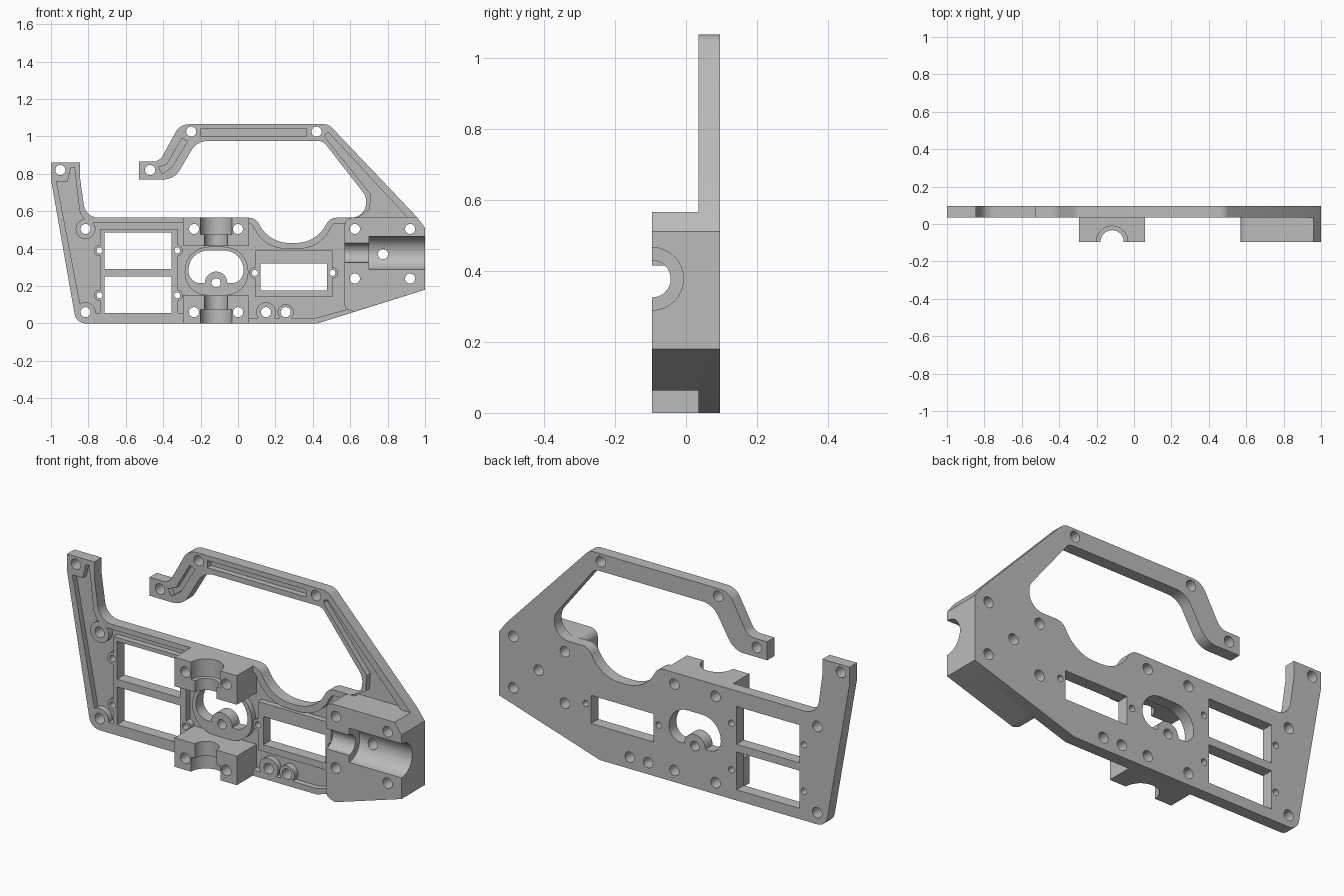
import bpy
import bmesh
import math
from mathutils import Vector

# Dimensions below are in hundredths of a unit
UNIT = 0.01
FRONT, FACE, FLOOR, BACK = -9.5, 3.5, 6.5, 9.5

if "Cube" in bpy.data.objects:
    bpy.data.objects.remove(bpy.data.objects["Cube"], do_unlink=True)

grey = bpy.data.materials.new("light grey")
grey.use_nodes = True
colour = (0.5, 0.5, 0.5, 1)
grey.diffuse_color = colour
grey.node_tree.nodes["Principled BSDF"].inputs["Base Color"].default_value = colour


def circle(a, b, r, steps=32):
    return [(a + r * math.cos(math.tau * i / steps),
             b + r * math.sin(math.tau * i / steps)) for i in range(steps)]


def box(a0, a1, b0, b1):
    return [(a0, b0), (a1, b0), (a1, b1), (a0, b1)]


def rounded(corners, steps=8):
    """Polygon whose corners (x, z, radius) are filleted."""
    out = []
    for i, (x, z, r) in enumerate(corners):
        p = Vector((x, z))
        if not r:
            out.append(p)
            continue
        u = (Vector(corners[i - 1][:2]) - p).normalized()
        v = (Vector(corners[(i + 1) % len(corners)][:2]) - p).normalized()
        half = u.angle(v) / 2
        centre = p + (u + v).normalized() * (r / math.sin(half))
        reach = r / math.tan(half)
        start, end = p + u * reach - centre, p + v * reach - centre
        sweep = math.pi - 2 * half
        for k in range(steps + 1):
            t = k / steps
            out.append(centre + (start * math.sin((1 - t) * sweep)
                                 + end * math.sin(t * sweep)) / math.sin(sweep))
    return out


def prism(name, profile, lo, hi, axis="y"):
    """Extrude a profile along an axis."""
    place = {"x": lambda a, b, t: (t, a, b),
             "y": lambda a, b, t: (a, t, b),
             "z": lambda a, b, t: (a, b, t)}[axis]
    bm = bmesh.new()
    ends = [[bm.verts.new(Vector(place(a, b, t)) * UNIT) for a, b in profile]
            for t in (lo, hi)]
    for ring in ends:
        bm.faces.new(ring)
    n = len(profile)
    for i in range(n):
        j = (i + 1) % n
        bm.faces.new((ends[0][i], ends[0][j], ends[1][j], ends[1][i]))
    bmesh.ops.recalc_face_normals(bm, faces=bm.faces)
    mesh = bpy.data.meshes.new(name)
    bm.to_mesh(mesh)
    bm.free()
    mesh.materials.append(grey)
    obj = bpy.data.objects.new(name, mesh)
    bpy.context.collection.objects.link(obj)
    return obj


def subtract(obj, cutter):
    mod = obj.modifiers.new("cut", "BOOLEAN")
    mod.operation, mod.solver, mod.object = "DIFFERENCE", "EXACT", cutter
    bpy.context.view_layer.update()
    graph = bpy.context.evaluated_depsgraph_get()
    mesh = bpy.data.meshes.new_from_object(obj.evaluated_get(graph))
    obj.modifiers.clear()
    obj.data = mesh
    bpy.data.objects.remove(cutter, do_unlink=True)


def cut(obj, profile, lo=-20, hi=20, axis="y"):
    subtract(obj, prism("cutter", profile, lo, hi, axis))


# Side plate with hook, handle and finger opening
plate = prism("side_plate", rounded([
    (-100, 86, 0), (-84.5, 86, 0), (-84.5, 78, 0), (-81.5, 56.5, 8),
    (9.5, 56.5, 6), (16.5, 43, 18), (42, 43, 18), (49, 56.5, 6),
    (68.5, 56.5, 8), (68.5, 68, 8), (45.5, 97.5, 5), (-22, 97.5, 10),
    (-34, 77, 10), (-53, 77, 0), (-53, 86.5, 0), (-42, 86.5, 6),
    (-31, 106.5, 8), (48.5, 106.5, 6), (96, 56.5, 0), (100, 51, 0),
    (100, 18, 0), (42.5, 0, 0), (-86.5, 0, 6), (-100, 77, 0)]), FACE, BACK)

# Mount outlines
clamp_shapes = {"upper_clamp": box(-29.5, 6, 41.5, 56.5),
                "lower_clamp": box(-29.5, 6, 0, 15)}
barrel_shape = rounded([(57, 56.5, 4), (96, 56.5, 0), (100, 51, 0),
                        (100, 18, 0), (62, 6.2, 3), (57, 8, 3)])

# Hole positions
screws = [(-95, 82), (-47, 82), (-25, 102.5), (42, 102.5), (-81.5, 50.5),
          (-81.5, 6), (15, 6), (25.5, 6), (77.5, 37)]
screws += [(x, z) for x in (-23.5, 0) for z in (6, 50.5)]
screws += [(x, z) for x in (62.5, 92) for z in (24, 50.5)]
pins = [(x, z) for x in (-74, -32.5) for z in (15, 39)] + [(9, 27), (50.5, 27)]

# Weight-saving pockets, leaving raised rims and bosses
main_pocket = prism("pocket", rounded([
    (-97, 76, 0), (-91, 76, 0), (-89.5, 83, 0), (-87.5, 83.5, 0),
    (-84, 54, 8), (7, 53.5, 3), (15, 40, 18), (43.5, 40, 18),
    (51, 53.5, 3), (60, 53.5, 0), (60, 8, 0), (42, 3, 0), (0, 3, 0),
    (0, 5.5, 0), (-83.5, 5.5, 0)]), 0, FLOOR)
arm_pocket = prism("pocket", [(46, 101), (48.5, 102), (92, 55), (62, 55),
                              (70.5, 61), (71, 69), (47, 99)], 0, FLOOR)
raised = [box(-73.5, -32, -1, 50.5), box(9, 50.5, 14, 39),
          rounded([(-28.5, 15, 12), (5.5, 15, 12),
                   (5.5, 41, 12.9), (-28.5, 41, 12.9)])]
raised += [circle(x, z, 5.3) for x, z in screws[4:7]]
raised += [circle(*screws[7], 4.3)]
raised += [circle(x, z, 3) for x, z in pins]
raised += list(clamp_shapes.values()) + [barrel_shape]
for shape in raised:
    cut(main_pocket, shape)
cut(arm_pocket, barrel_shape)
cut(arm_pocket, circle(*screws[3], 5))
subtract(plate, main_pocket)
subtract(plate, arm_pocket)
cut(plate, box(-20, 36.5, 100.3, 104), 0, FLOOR)
cut(plate, [(-42.5, 83.5), (-38, 85), (-30, 99), (-27, 97.5),
            (-35, 84), (-40.5, 80)], 0, FLOOR)

# Windows and the kidney-shaped opening
for window in (box(-71.5, -35.5, 29, 48.5), box(-71.5, -35.5, 5.5, 25),
               box(12, 47.5, 17.5, 32)):
    cut(plate, window)
kidney = prism("kidney", rounded([(-26.5, 21.5, 6.5), (3, 21.5, 6.5),
                                  (3, 39, 10.5), (-26.5, 39, 10.5)]), -20, 20)
cut(kidney, circle(-11.7, 21.7, 6), -30, 30)
subtract(plate, kidney)
cut(plate, circle(-11.7, 21.7, 2.4))

# Clamps with stepped half bores
parts = [plate]
for name, shape in clamp_shapes.items():
    clamp = prism(name, shape, FRONT, FACE)
    cut(clamp, circle(-11.7, FRONT, 6.2), -10, 70, "z")
    span = (47.5, 70) if name == "upper_clamp" else (-10, 7.5)
    cut(clamp, circle(-11.7, FRONT, 8.4), *span, "z")
    parts.append(clamp)

# Barrel mount with a stepped half bore
barrel = prism("barrel_mount", barrel_shape, FRONT, FACE)
cut(barrel, circle(FRONT, 37.7, 5.2), 40, 120, "x")
cut(barrel, circle(FRONT, 37.7, 8.8), 70, 120, "x")
parts.append(barrel)

# Screw and pin holes through the parts they cross
for part in parts:
    xs = [v.co.x / UNIT for v in part.data.vertices]
    zs = [v.co.z / UNIT for v in part.data.vertices]
    for points, radius in ((screws, 2.7), (pins, 1.6)):
        for x, z in points:
            if min(xs) < x < max(xs) and min(zs) < z < max(zs):
                cut(part, circle(x, z, radius, 24))

# Smooth the curved walls, keep edges sharp
for part in parts:
    bpy.ops.object.select_all(action="DESELECT")
    part.select_set(True)
    bpy.context.view_layer.objects.active = part
    bpy.ops.object.shade_smooth_by_angle(angle=math.radians(30))
